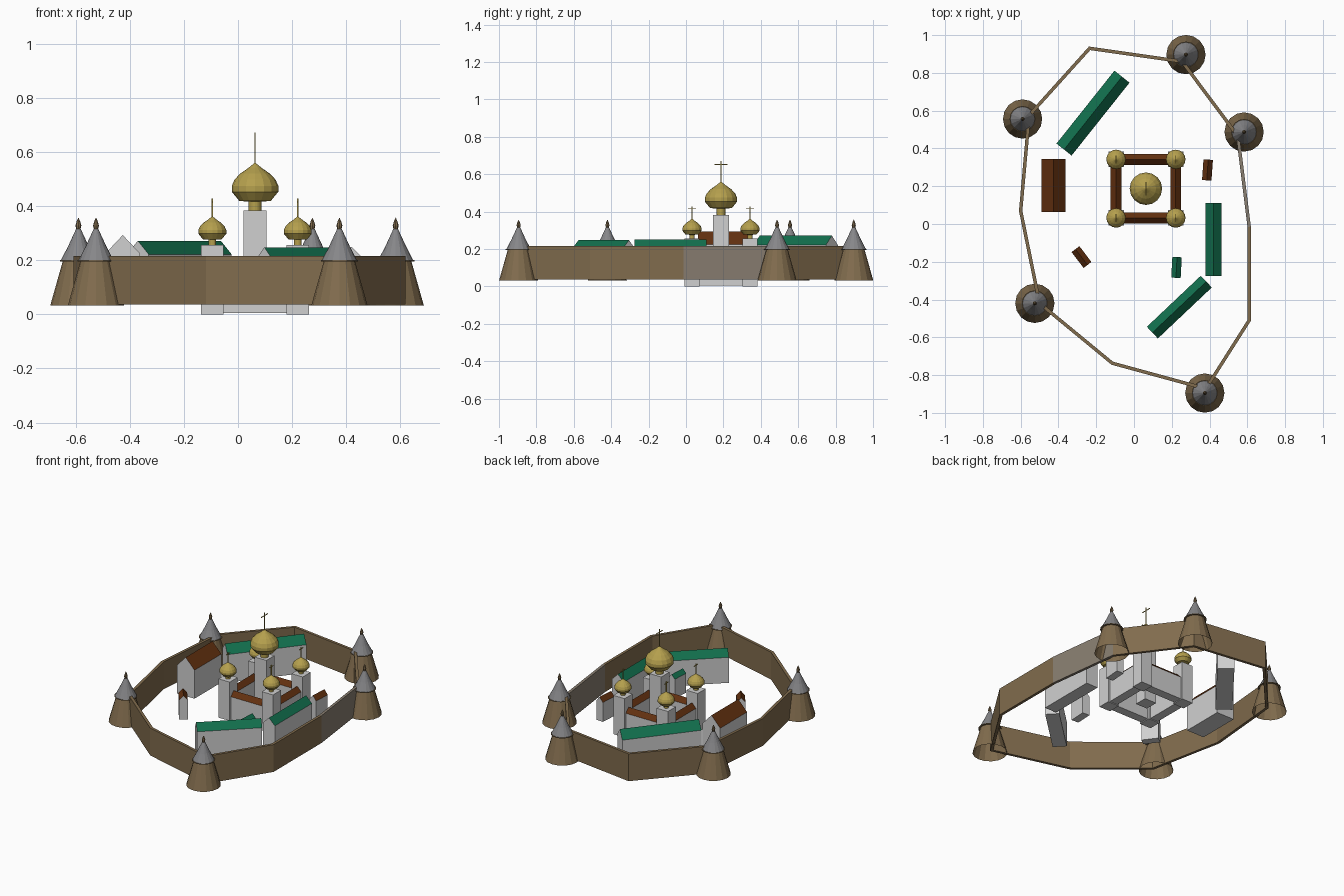
import bpy, bmesh, math
from mathutils import Vector, Matrix

cube = bpy.data.objects.get("Cube")
if cube:
    bpy.data.objects.remove(cube, do_unlink=True)


def material(name, r, g, b):
    m = bpy.data.materials.new(name)
    m.use_nodes = True
    m.diffuse_color = (r, g, b, 1)
    m.node_tree.nodes["Principled BSDF"].inputs["Base Color"].default_value = (r, g, b, 1)
    return m


PLASTER = material("pale plaster", 0.63, 0.63, 0.63)
STONE = material("brown stone", 0.22, 0.15, 0.075)
GREY_STONE = material("grey stone", 0.25, 0.21, 0.165)
SLATE = material("slate grey", 0.24, 0.24, 0.25)
GREEN = material("green roof", 0.006, 0.16, 0.075)
RUST = material("rust roof", 0.125, 0.03, 0.005)
GOLD = material("gold", 0.46, 0.35, 0.075)


def finish(name, bm, mats, matrix=None):
    bmesh.ops.recalc_face_normals(bm, faces=bm.faces)
    if matrix:
        bm.transform(matrix)
    mesh = bpy.data.meshes.new(name)
    bm.to_mesh(mesh)
    bm.free()
    for m in mats:
        mesh.materials.append(m)
    obj = bpy.data.objects.new(name, mesh)
    bpy.context.collection.objects.link(obj)
    return obj


def box(name, x, y, z0, z1, sx, sy, mat):
    bm = bmesh.new()
    bmesh.ops.create_cube(bm, size=1)
    bm.transform(Matrix.Diagonal((sx, sy, z1 - z0, 1)))
    return finish(name, bm, [mat], Matrix.Translation((x, y, (z0 + z1) / 2)))


def lathe(name, x, y, profile, mat, sides=16):
    """Faceted turned shape from (radius, height) points."""
    bm = bmesh.new()
    rings = []
    for r, z in profile:
        rings.append([bm.verts.new((r * math.cos(math.tau * i / sides),
                                    r * math.sin(math.tau * i / sides), z))
                      for i in range(sides)])
    for a, b in zip(rings, rings[1:]):
        for i in range(sides):
            j = (i + 1) % sides
            bm.faces.new((a[i], a[j], b[j], b[i]))
    bmesh.ops.remove_doubles(bm, verts=bm.verts, dist=1e-5)
    return finish(name, bm, [mat], Matrix.Translation((x, y, 0)))


def gabled(name, x, y, length, width, angle, base, eave, ridge, roof):
    """Long house along local x with a pitched roof."""
    bm = bmesh.new()
    h = width / 2
    outline = [(-h, base), (h, base), (h, eave), (0, ridge), (-h, eave)]
    end = bm.faces.new([bm.verts.new((-length / 2, u, z)) for u, z in outline])
    ext = bmesh.ops.extrude_face_region(bm, geom=[end], use_keep_orig=True)
    bmesh.ops.translate(bm, vec=(length, 0, 0),
                        verts=[v for v in ext["geom"] if isinstance(v, bmesh.types.BMVert)])
    bmesh.ops.recalc_face_normals(bm, faces=bm.faces)
    for f in bm.faces:
        f.material_index = int(f.normal.z > 0.1)
    return finish(name, bm, [PLASTER, roof],
                  Matrix.Translation((x, y, 0)) @ Matrix.Rotation(math.radians(angle), 4, "Z"))


# Curtain wall: mitred closed loop, with one greyer stretch
path = [Vector(p) for p in [
    (0.61, -0.51), (0.61, -0.015), (0.55, 0.465), (0.255, 0.86), (-0.235, 0.93),
    (-0.555, 0.575), (-0.60, 0.07), (-0.50, -0.42), (-0.115, -0.737), (0.38, -0.872)]]
bm = bmesh.new()
sections = []
for i, p in enumerate(path):
    a = (p - path[i - 1]).normalized()
    b = (path[(i + 1) % len(path)] - p).normalized()
    na, nb = Vector((a.y, -a.x)), Vector((b.y, -b.x))
    miter = (na + nb) / (1 + na.dot(nb)) * 0.009
    sections.append([bm.verts.new((*(p + miter * s), z))
                     for s, z in ((1, 0.036), (1, 0.216), (-1, 0.216), (-1, 0.036))])
for i, s in enumerate(sections):
    t = sections[(i + 1) % len(sections)]
    for k in range(4):
        n = (k + 1) % 4
        f = bm.faces.new((s[k], t[k], t[n], s[n]))
        f.material_index = int(i == 1)
finish("curtain_wall", bm, [STONE, GREY_STONE])

# Watchtowers: tapering open drum, conical roof, finial
towers = [(0.275, 0.897), (0.583, 0.487), (-0.59, 0.556), (-0.525, -0.42), (0.375, -0.895)]
for i, (x, y) in enumerate(towers, 1):
    lathe(f"watchtower_body_{i}", x, y,
          [(0.104, 0.033), (0.058, 0.196), (0.069, 0.196), (0.069, 0.2), (0.06, 0.2)], STONE)
    lathe(f"watchtower_roof_{i}", x, y, [(0.066, 0.198), (0.038, 0.252), (0.009, 0.315)], SLATE)
    lathe(f"watchtower_finial_{i}", x, y,
          [(0.007, 0.312), (0.011, 0.328), (0.006, 0.345), (0, 0.358)], STONE, 8)

# Outbuildings: name, x, y, length, width, angle, eave, ridge, roof
for name, x, y, ln, w, ang, eave, ridge, roof in [
        ("north_long_house", -0.217, 0.587, 0.493, 0.102, 51.5, 0.222, 0.272, GREEN),
        ("east_long_house", 0.42, -0.083, 0.387, 0.085, 90, 0.208, 0.25, GREEN),
        ("south_long_house", 0.24, -0.44, 0.393, 0.085, 43.4, 0.205, 0.248, GREEN),
        ("small_green_house", 0.225, -0.23, 0.11, 0.05, 87, 0.165, 0.19, GREEN),
        ("west_hall", -0.426, 0.203, 0.28, 0.128, 90, 0.225, 0.293, RUST),
        ("small_west_house", -0.278, -0.175, 0.105, 0.052, -53, 0.165, 0.195, RUST),
        ("small_east_house", 0.389, 0.286, 0.11, 0.05, 86, 0.165, 0.195, RUST)]:
    gabled(name, x, y, ln, w, ang, 0.037, eave, ridge, roof)


def onion(name, x, y, base, scale, tip):
    """Neck, faceted onion dome and a cross facing along x."""
    shape = [(0.024, 0), (0.024, 0.034), (0.058, 0.036), (0.086, 0.07), (0.086, 0.092),
             (0.076, 0.115), (0.054, 0.138), (0.025, 0.158), (0.003, 0.176)]
    lathe(name + "_dome", x, y, [(r * scale, base + z * scale) for r, z in shape], GOLD)
    box(name + "_cross_post", x, y, base + 0.17 * scale, tip, 0.005, 0.005, GOLD)
    bar = tip - 0.02 * scale
    box(name + "_cross_bar", x, y, bar - 0.002, bar + 0.002, 0.004, 0.07 * scale, GOLD)


# Cathedral: central tower, four corner towers, linking galleries
CX, CY, DX, DY = 0.063, 0.187, 0.158, 0.155
box("central_tower", CX, CY, 0.01, 0.383, 0.085, 0.085, PLASTER)
onion("central", CX, CY, 0.383, 1.0, 0.672)
for sx, side in ((-1, "right"), (1, "left")):
    for sy, face in ((-1, "front"), (1, "back")):
        x, y = CX + sx * DX, CY + sy * DY
        box(f"{face}_{side}_tower", x, y, 0, 0.256, 0.082, 0.082, PLASTER)
        onion(f"{face}_{side}", x, y, 0.256, 0.6, 0.428)
for s, face, side in ((-1, "front", "right"), (1, "back", "left")):
    gabled(face + "_gallery", CX, CY + s * DY, 2 * DX, 0.058, 0, 0.005, 0.155, 0.185, RUST)
    gabled(side + "_gallery", CX + s * DX, CY, 2 * DY, 0.058, 90, 0.005, 0.155, 0.185, RUST)
